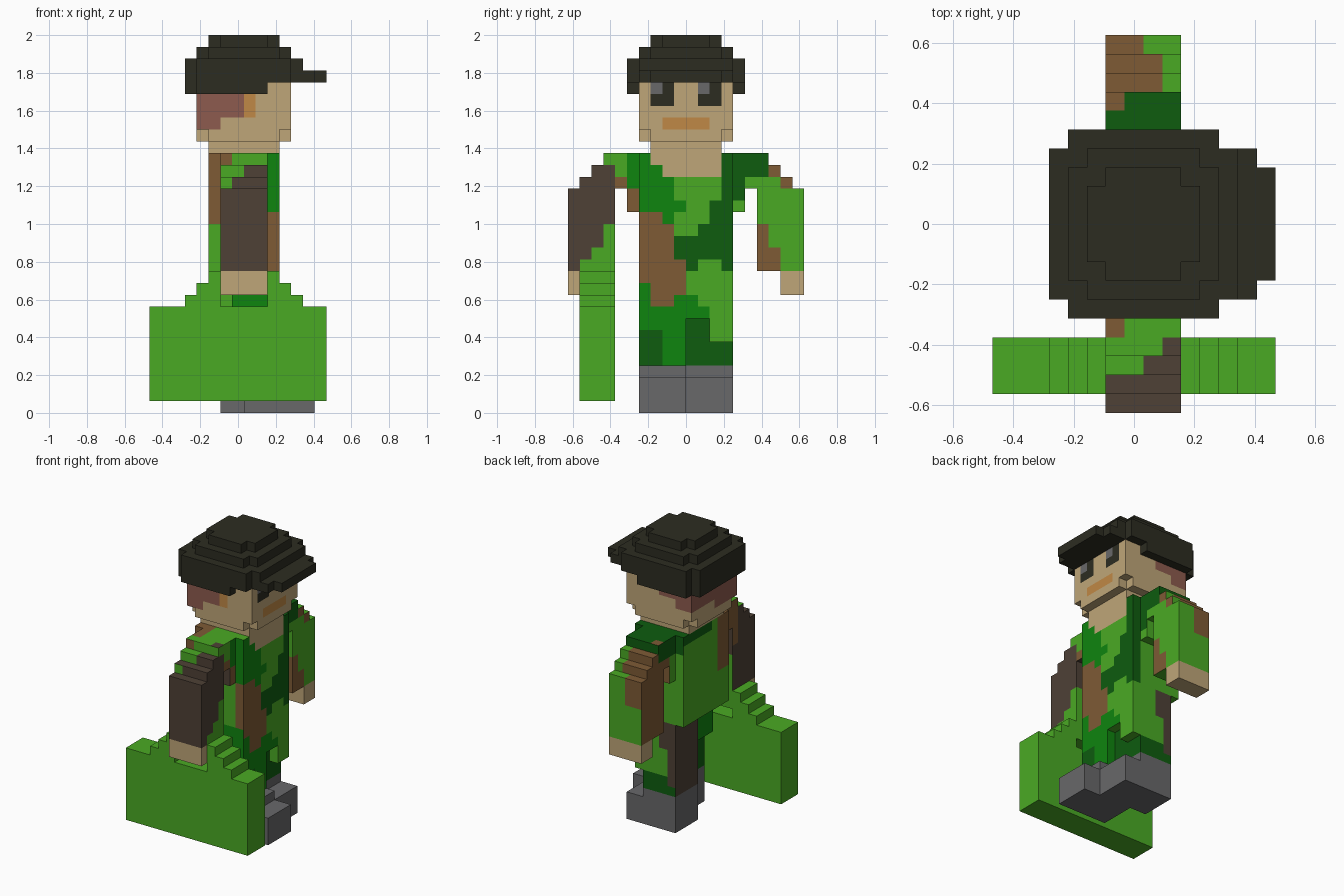
import bpy, bmesh

old = bpy.data.objects.get("Cube")
if old:
    bpy.data.objects.remove(old, do_unlink=True)

U = 1 / 16  # edge of one block
PALETTE = {
    "cap_black": (44, 44, 33), "skin_tan": (191, 166, 120), "hair_auburn": (141, 91, 78),
    "mouth_orange": (192, 137, 70), "camo_brown": (126, 91, 53), "camo_umber": (78, 65, 54),
    "camo_light_green": (74, 170, 36), "camo_green": (15, 133, 15),
    "camo_dark_green": (14, 92, 15), "boot_grey": (104, 104, 106),
}


def linear(c):
    c /= 255
    return c / 12.92 if c <= 0.04045 else ((c + 0.055) / 1.055) ** 2.4


MATS = {}
for key, rgb in PALETTE.items():
    m = bpy.data.materials.new(key)
    m.use_nodes = True
    col = tuple(linear(c) for c in rgb) + (1.0,)
    m.diffuse_color = col
    bsdf = next(n for n in m.node_tree.nodes if n.type == 'BSDF_PRINCIPLED')
    bsdf.inputs["Base Color"].default_value = col
    bsdf.inputs["Roughness"].default_value = 0.9
    MATS[key] = m

CAP, SKIN, HAIR, ORANGE, BROWN, UMBER, LIGHT, GREEN, DARK, GREY = PALETTE


def octagon(x0, x1, y0, y1, z0, z1):
    """Block layer with its four upright corners cut away."""
    return [(x0 + 1, x1 - 1, y0, y1, z0, z1), (x0, x1, y0 + 1, y1 - 1, z0, z1)]


def mirror_y(boxes):
    return [(x0, x1, -y1, -y0, z0, z1) for x0, x1, y0, y1, z0, z1 in boxes]


def block_part(name, boxes, base, paint=()):
    """Skin a union of boxes (block units, x counted from the left end).
    paint: (side, colour, a0, a1, b0, b1), a and b being the two axes of that side;
    later patches cover earlier ones."""
    cells = {(i, j, k) for x0, x1, y0, y1, z0, z1 in boxes
             for i in range(x0, x1) for j in range(y0, y1) for k in range(z0, z1)}
    names = [base] + sorted({p[1] for p in paint} - {base})
    me = bpy.data.meshes.new(name)
    for n in names:
        me.materials.append(MATS[n])
    bm = bmesh.new()
    verts = {}

    def vert(p):
        if p not in verts:
            verts[p] = bm.verts.new(((p[0] - 7.5) * U, p[1] * U, p[2] * U))
        return verts[p]

    for c in sorted(cells):
        for axis in range(3):
            for step in (1, -1):
                nb = list(c)
                nb[axis] += step
                if tuple(nb) in cells:
                    continue
                u, v = (axis + 1) % 3, (axis + 2) % 3
                ring = []
                for du, dv in ((0, 0), (1, 0), (1, 1), (0, 1)):
                    p = list(c)
                    p[axis] += step > 0
                    p[u] += du
                    p[v] += dv
                    ring.append(vert(tuple(p)))
                f = bm.faces.new(ring if step > 0 else ring[::-1])
                side = ("+" if step > 0 else "-") + "xyz"[axis]
                a, b = [c[n] for n in range(3) if n != axis]
                for s, colour, a0, a1, b0, b1 in paint:
                    if s == side and a0 <= a < a1 and b0 <= b < b1:
                        f.material_index = names.index(colour)
    bm.to_mesh(me)
    bm.free()
    ob = bpy.data.objects.new(name, me)
    bpy.context.scene.collection.objects.link(ob)
    return ob


# Cap: stacked rounded layers, brim towards +x, lower rim at the back
block_part("cap",
           octagon(5, 11, -3, 3, 31, 32) + octagon(4, 12, -4, 4, 30, 31)
           + octagon(3, 13, -5, 5, 28, 30)
           + [(12, 14, -4, 4, 28, 29), (14, 15, -3, 3, 28, 29),
              (4, 10, -5, 5, 27, 28), (3, 10, -4, 4, 27, 28)], CAP)

# Head with hair, eyes and mouth
face = [("+x", ORANGE, -2, 2, 24, 25)]
for y in (-3, 1):
    face += [("+x", CAP, y, y + 2, 26, 28)]
face += [("+x", GREY, -3, -2, 27, 28), ("+x", GREY, 1, 2, 27, 28)]
hair = [("-x", HAIR, -4, 4, 25, 28), ("-x", HAIR, -4, 0, 24, 25),
        ("-y", HAIR, 4, 8, 25, 28), ("-y", HAIR, 4, 6, 24, 25), ("-y", ORANGE, 8, 9, 25, 28),
        ("+y", HAIR, 4, 8, 26, 28), ("+y", HAIR, 4, 6, 25, 26)]
block_part("head", [(4, 12, -4, 4, 24, 28)] + octagon(4, 12, -4, 4, 23, 24), SKIN, face + hair)
block_part("neck", [(5, 11, -3, 3, 22, 23)], SKIN)

# Jacket and trousers
chest = [
    ("+x", SKIN, -3, 3, 21, 22), ("+x", SKIN, -2, 3, 20, 21),
    ("+x", GREEN, -4, -3, 17, 22), ("+x", GREEN, -3, -2, 16, 21),
    ("+x", GREEN, -2, -1, 16, 20), ("+x", GREEN, -1, 0, 17, 18),
    ("+x", BROWN, -4, -2, 13, 17), ("+x", BROWN, -2, -1, 13, 16),
    ("+x", BROWN, -4, 0, 10, 13), ("+x", BROWN, -3, -1, 9, 10),
    ("+x", DARK, 3, 4, 15, 22), ("+x", DARK, 2, 4, 15, 18), ("+x", DARK, 1, 4, 15, 16),
    ("+x", DARK, -1, 4, 13, 15), ("+x", DARK, 0, 1, 12, 13), ("+x", DARK, 3, 4, 12, 13)]
sides = [
    ("-y", BROWN, 5, 7, 16, 22), ("-y", GREEN, 10, 11, 17, 22), ("-y", BROWN, 10, 11, 12, 17),
    ("+y", DARK, 5, 11, 20, 22), ("+y", DARK, 10, 11, 12, 20),
    ("-x", BROWN, -4, -2, 16, 22), ("-x", DARK, -1, 4, 21, 22),
    ("+z", DARK, 5, 11, 0, 4), ("+z", BROWN, 5, 7, -4, 0)]
block_part("jacket", [(5, 11, -4, 4, 12, 22)], LIGHT, chest + sides)

block_part("right_leg", [(7, 11, -4, 0, 8, 12), (8, 11, -4, 0, 4, 8)], GREEN, [
    ("+x", BROWN, -4, 0, 10, 12), ("+x", BROWN, -3, -1, 9, 10), ("+x", GREEN, -4, -3, 8, 11),
    ("+x", DARK, -4, -2, 4, 7), ("-y", DARK, 7, 11, 4, 7), ("-x", DARK, -4, 0, 4, 8)])
block_part("left_leg", [(6, 11, 0, 4, 8, 12), (6, 10, 0, 4, 4, 8), (10, 11, 2, 4, 6, 8)], LIGHT, [
    ("+x", GREEN, 0, 2, 8, 9), ("+x", GREEN, 0, 1, 9, 10), ("+x", DARK, 0, 2, 4, 8),
    ("+x", DARK, 2, 4, 4, 6), ("+y", DARK, 6, 10, 4, 6), ("+y", UMBER, 6, 7, 5, 12),
    ("+y", UMBER, 7, 8, 9, 12), ("-x", UMBER, 0, 4, 4, 12)])

# Boots, one stepping ahead of the other
for name, x, y in (("right_boot", 8, -4), ("left_boot", 6, 0)):
    block_part(name, [(x, x + 6, y, y + 4, 0, 3), (x, x + 4, y, y + 4, 3, 4)], GREY)

# Sleeves: stepped shoulder falling to a straight forearm
sleeve = [(6, 10, 4, 7, 21, 22), (6, 10, 4, 8, 20, 21), (6, 10, 4, 9, 19, 20),
          (6, 10, 4, 5, 17, 19), (6, 10, 6, 10, 12, 19)]
hand = [(6, 10, 8, 10, 10, 12)]

block_part("left_sleeve", sleeve, LIGHT, [
    ("+x", DARK, 4, 7, 20, 22), ("+x", DARK, 4, 5, 18, 20),
    ("+x", BROWN, 7, 8, 20, 21), ("+x", BROWN, 8, 9, 19, 20),
    ("+x", BROWN, 6, 7, 12, 16), ("+x", BROWN, 7, 8, 12, 14),
    ("-x", BROWN, 5, 10, 12, 21), ("-x", DARK, 4, 7, 20, 22), ("-y", BROWN, 6, 10, 12, 16),
    ("+y", DARK, 6, 10, 21, 22), ("+y", BROWN, 6, 9, 19, 21), ("+y", BROWN, 6, 8, 16, 19),
    ("+z", BROWN, 6, 9, 6, 10), ("+z", DARK, 6, 10, 4, 6), ("+z", DARK, 7, 10, 6, 7),
    ("+z", LIGHT, 8, 9, 9, 10)])
block_part("left_hand", hand, SKIN)

block_part("right_sleeve", mirror_y(sleeve), UMBER, [
    ("+x", LIGHT, -7, -4, 20, 22), ("+x", UMBER, -8, -6, 20, 21),
    ("+x", GREEN, -5, -4, 19, 22), ("+x", BROWN, -6, -5, 19, 20), ("+x", BROWN, -5, -4, 17, 19),
    ("+x", LIGHT, -7, -6, 12, 16), ("+x", LIGHT, -8, -6, 12, 14), ("+x", LIGHT, -9, -6, 12, 13),
    ("-x", BROWN, -7, -4, 17, 22), ("+y", LIGHT, 6, 10, 12, 16),
    ("-y", LIGHT, 7, 10, 21, 22), ("-y", BROWN, 6, 7, 21, 22),
    ("-y", LIGHT, 6, 8, 20, 21), ("-y", LIGHT, 6, 7, 19, 20),
    ("+z", LIGHT, 6, 10, -8, -4), ("+z", BROWN, 6, 7, -6, -4),
    ("+z", UMBER, 9, 10, -7, -6), ("+z", UMBER, 8, 10, -8, -7)])
block_part("right_hand", mirror_y(hand), SKIN)

# Carried case: large block, stepped top and a grip slot
block_part("carry_case", [(0, 15, -9, -6, 1, 9), (3, 6, -9, -6, 9, 10), (10, 13, -9, -6, 9, 10),
                          (4, 12, -9, -6, 10, 11), (5, 11, -9, -6, 11, 12)], LIGHT)
